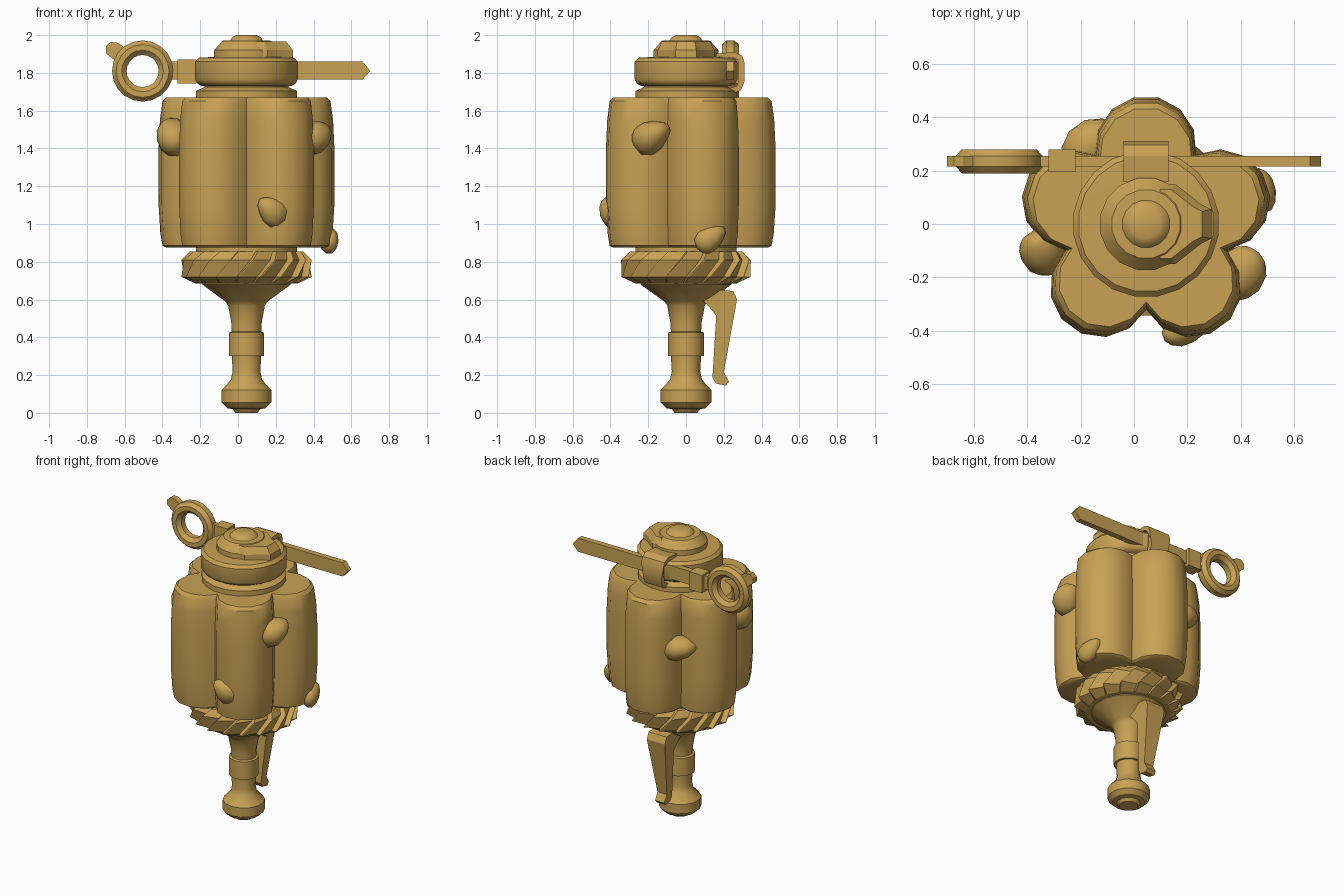
import bpy, bmesh, math
from mathutils import Matrix, Vector

AX = 0.045  # x of the main axis

cube = bpy.data.objects.get("Cube")
if cube:
    bpy.data.objects.remove(cube, do_unlink=True)

brass = bpy.data.materials.new("Tan brass")
brass.use_nodes = True
COLOR = (0.58, 0.36, 0.09, 1)
brass.diffuse_color = COLOR
brass.node_tree.nodes["Principled BSDF"].inputs["Base Color"].default_value = COLOR


def finish(name, bm, angle=35):
    """Turn a bmesh into a shaded, coloured object."""
    bmesh.ops.recalc_face_normals(bm, faces=bm.faces)
    me = bpy.data.meshes.new(name)
    bm.to_mesh(me)
    bm.free()
    me.materials.append(brass)
    me.shade_smooth()
    me.set_sharp_from_angle(angle=math.radians(angle))
    ob = bpy.data.objects.new(name, me)
    bpy.context.collection.objects.link(ob)
    return ob


def loft(name, rings, closed=False, angle=35):
    """Skin a row of equal point loops; cap the ends or close the row."""
    bm = bmesh.new()
    vs = [[bm.verts.new(p) for p in ring] for ring in rings]
    pairs = list(zip(vs, vs[1:])) + ([(vs[-1], vs[0])] if closed else [])
    for a, b in pairs:
        for i in range(len(a)):
            j = (i + 1) % len(a)
            bm.faces.new((a[i], a[j], b[j], b[i]))
    if not closed:
        bm.faces.new(vs[0])
        bm.faces.new(vs[-1])
    return finish(name, bm, angle)


def lathe(name, profile, sides):
    """Revolve (radius, z) pairs around the main axis."""
    turn = [math.tau * (i + 0.5) / sides for i in range(sides)]
    return loft(name, [[(AX + r * math.cos(t), r * math.sin(t), z) for t in turn]
                       for r, z in profile])


def extrude_x(name, outline, half):
    """Extrude a (y, z) outline; half gives the half width at a height."""
    return loft(name, [[(AX + s * half(z), y, z) for y, z in outline] for s in (-1, 1)], angle=25)


def extrude_y(name, outline, y0, y1):
    return loft(name, [[(x, y, z) for x, z in outline] for y in (y0, y1)], angle=25)


# Five-lobed body
lobe_dist, lobe_r, steps, half_arc = 0.29, 0.19, 7, math.radians(99)
flower = []
for k in range(5):
    rot = Matrix.Rotation(math.radians(90 + 72 * k), 2)
    for i in range(steps):
        a = half_arc * (2 * i / steps - 1)
        flower.append(rot @ Vector((lobe_dist + lobe_r * math.cos(a), lobe_r * math.sin(a))))
body_levels = [(0.91, 0.875), (0.955, 0.885), (0.98, 0.95), (1, 1.1), (1, 1.4),
               (0.985, 1.55), (0.955, 1.65), (0.91, 1.67)]
loft("body", [[(AX + p.x * s, p.y * s, z) for p in flower] for s, z in body_levels])

# Stem with collar and foot
lathe("stem", [(0.06, 0), (0.075, 0.02), (0.105, 0.025), (0.135, 0.055), (0.135, 0.12),
               (0.085, 0.175), (0.075, 0.22), (0.08, 0.3), (0.095, 0.3), (0.095, 0.425),
               (0.08, 0.43), (0.083, 0.48), (0.1, 0.57), (0.115, 0.59), (0.22, 0.665),
               (0.24, 0.68), (0.24, 0.7)], 14)
lathe("lower_neck", [(0.27, 0.8), (0.27, 0.9)], 20)

# Ratchet ring with slanted saw teeth
teeth, ring_rows = 18, []
for r, z, depth, twist in [(0.27, 0.685, 0, 0), (0.345, 0.72, 0.035, 3),
                           (0.345, 0.81, 0.035, 17), (0.3, 0.855, 0.025, 23)]:
    row = []
    for k in range(teeth):
        for part, cut in ((0, 0), (0.85, 1), (0.95, 0)):
            t = math.tau * (k + part) / teeth + math.radians(twist)
            row.append((AX + (r - depth * cut) * math.cos(t), (r - depth * cut) * math.sin(t), z))
    ring_rows.append(row)
loft("ratchet_ring", ring_rows, angle=20)

# Head discs and button
lathe("upper_neck", [(0.27, 1.65), (0.27, 1.705), (0.225, 1.725), (0.225, 1.75)], 20)
lathe("head_disc", [(0.24, 1.73), (0.265, 1.745), (0.275, 1.765), (0.275, 1.86),
                    (0.255, 1.88), (0.17, 1.885)], 20)
lathe("head_cap", [(0.175, 1.87), (0.175, 1.92), (0.13, 1.97), (0.09, 1.972),
                   (0.075, 1.99), (0.055, 2)], 16)

# Pointer on the cap, mirrored across its middle
half_plan = [(0.06, 0.15), (0.11, 0.15), (0.205, 0.075), (0.245, 0.055)]
plan = half_plan + [(x, -y) for x, y in reversed(half_plan)]
loft("cap_pointer", [[(AX + x * s, y * s, z) for x, y in plan]
                     for s, z in ((1, 1.87), (1, 1.92), (0.86, 1.965))], angle=20)

# Flat pin with socket
extrude_y("pin_blade", [(-0.36, 1.765), (0.66, 1.765), (0.7, 1.81), (0.66, 1.86),
                        (-0.36, 1.86)], 0.215, 0.255)
extrude_y("pin_socket", [(-0.32, 1.745), (-0.22, 1.745), (-0.22, 1.87), (-0.32, 1.87)],
          0.195, 0.28)

# Pull ring and its nub
ring_profile = [(0.085, 0.215), (0.11, 0.19), (0.14, 0.19), (0.162, 0.215),
                (0.162, 0.255), (0.14, 0.28), (0.11, 0.28), (0.085, 0.255)]
loft("pull_ring", [[(-0.505 + r * math.cos(t), y, 1.81 + r * math.sin(t)) for r, y in ring_profile]
                   for t in (math.tau * i / 20 for i in range(20))], closed=True)
extrude_y("ring_nub", [(-0.645, 1.86), (-0.7, 1.905), (-0.7, 1.94), (-0.675, 1.963),
                       (-0.64, 1.96), (-0.575, 1.92)], 0.215, 0.255)

# Strap that holds the pin
strap_path = [(0.16, 1.885), (0.255, 1.895), (0.285, 1.88), (0.295, 1.85), (0.295, 1.76),
              (0.28, 1.72), (0.24, 1.705)]
pts = [Vector(p) for p in strap_path]
inner, outer = [], []
for i, p in enumerate(pts):
    d = (pts[min(i + 1, len(pts) - 1)] - pts[max(i - 1, 0)]).normalized()
    n = Vector((-d.y, d.x)) * 0.016
    outer.append(p + n)
    inner.append(p - n)
extrude_x("pin_strap", [tuple(p) for p in outer + inner[::-1]], lambda z: 0.085 if z > 1.85 else 0.07)

# Trigger lever behind the stem
lever = [(0.08, 0.6), (0.1, 0.66), (0.25, 0.645), (0.27, 0.6), (0.2, 0.215), (0.228, 0.165),
         (0.21, 0.145), (0.16, 0.155), (0.14, 0.185), (0.16, 0.515), (0.115, 0.57)]
extrude_x("trigger_lever", lever, lambda z: 0.035 + 0.035 * min(1, max(0, (z - 0.2) / 0.4)))


# Irregular nubs around the body: angle, distance, height, half width, half height, roll
def nub(name, angle, dist, z, wide, high, deep, roll):
    bm = bmesh.new()
    bmesh.ops.create_icosphere(bm, subdivisions=2, radius=1)
    for v in bm.verts:
        taper = 1 - 0.35 * v.co.y
        v.co = Vector((v.co.x * deep, v.co.y * wide, v.co.z * high * taper))
    a = math.radians(angle)
    bm.transform(Matrix.Translation((AX + dist * math.cos(a), dist * math.sin(a), z))
                 @ Matrix.Rotation(a, 4, 'Z') @ Matrix.Rotation(math.radians(roll), 4, 'X'))
    finish(name, bm)


nub("nub_right_front", -27, 0.40, 1.465, 0.115, 0.085, 0.095, 30)
nub("nub_front", -71, 0.42, 1.07, 0.095, 0.075, 0.06, 140)
nub("nub_right_low", 17, 0.45, 0.925, 0.095, 0.065, 0.055, 35)
nub("nub_left", 194, 0.40, 1.465, 0.11, 0.085, 0.09, 120)
nub("nub_back", 125, 0.36, 1.33, 0.12, 0.08, 0.095, 10)
